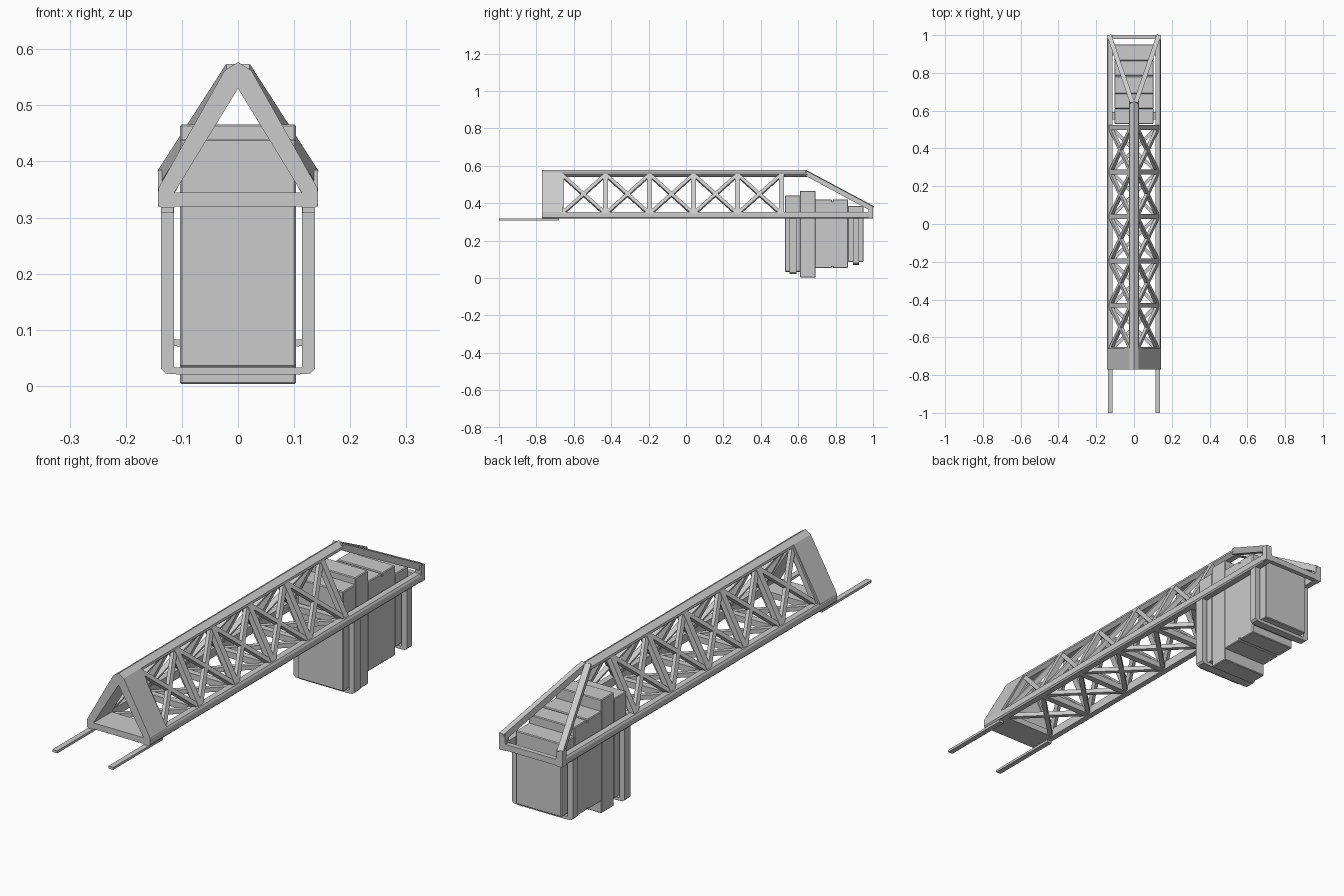
import bpy, bmesh
from mathutils import Vector, Matrix

if "Cube" in bpy.data.objects:
    bpy.data.objects.remove(bpy.data.objects["Cube"])


def finish(name, bm):
    bmesh.ops.recalc_face_normals(bm, faces=bm.faces)
    me = bpy.data.meshes.new(name)
    bm.to_mesh(me)
    bm.free()
    ob = bpy.data.objects.new(name, me)
    bpy.context.collection.objects.link(ob)
    return ob


def add_box(bm, x0, x1, y0, y1, z0, z1):
    m = Matrix.Translation(((x0 + x1) / 2, (y0 + y1) / 2, (z0 + z1) / 2))
    bmesh.ops.create_cube(bm, size=1, matrix=m @ Matrix.Diagonal((x1 - x0, y1 - y0, z1 - z0, 1)))


def boxes(name, items):
    bm = bmesh.new()
    for it in items:
        add_box(bm, *it)
    return finish(name, bm)


def add_beam(bm, a, b, w, h, up):
    """Square bar from a to b: w across, h along the 'up' direction."""
    a, b, up = Vector(a), Vector(b), Vector(up)
    d = (b - a).normalized()
    s = d.cross(up).normalized()
    u = s.cross(d)
    rot = Matrix((s, u, d)).transposed().to_4x4()
    bmesh.ops.create_cube(bm, size=1, matrix=Matrix.Translation((a + b) / 2) @ rot
                          @ Matrix.Diagonal((w, h, (b - a).length, 1)))


def beams(name, items):
    bm = bmesh.new()
    for it in items:
        add_beam(bm, *it)
    return finish(name, bm)


def prism(name, profiles, y0, y1):
    """Extrude XZ outlines along y."""
    bm = bmesh.new()
    for pts in profiles:
        f = bm.faces.new([bm.verts.new((x, y0, z)) for x, z in pts])
        r = bmesh.ops.extrude_face_region(bm, geom=[f])
        vs = [v for v in r["geom"] if isinstance(v, bmesh.types.BMVert)]
        bmesh.ops.translate(bm, verts=vs, vec=(0, y1 - y0, 0))
    return finish(name, bm)


def both(pts):
    return [pts, [(-x, z) for x, z in pts]]


# Chords: ridge on top, two rails at the bottom
prism("top_chord", [[(0, .577), (.024, .562), (.026, .553), (.012, .541),
                     (-.012, .541), (-.026, .553), (-.024, .562)]], -.77, .65)
prism("bottom_chord", both([(.113, .318), (.138, .318), (.143, .324), (.143, .345),
                            (.138, .353), (.113, .353)]), -.77, 1.0)

# Solid end section at the front
prism("end_side_plate", both([(.113, .345), (.142, .345), (.142, .352), (.024, .562),
                              (0, .575), (0, .53)]), -.77, -.66)
boxes("end_floor_plate", [(-.12, .12, -.77, -.66, .32, .345)])

# Truss bays
nodes = [-.665 + .235 * i for i in range(6)]
TOP, LOW = (.014, .552), (.126, .342)
posts, braces, ties, floor = [], [], [], []
for i, y in enumerate(nodes):
    ties.append((-.12, .12, y - .013, y + .013, .32, .345))
    for s in (1, -1):
        n = (s * .88, 0, .47)
        posts.append(((s * LOW[0], y, LOW[1]), (s * TOP[0], y, TOP[1]), .026, .022, n))
        if i < 5:
            y2 = nodes[i + 1]
            for a, b in ((y, y2), (y2, y)):
                braces.append(((s * LOW[0], a, LOW[1]), (s * TOP[0], b, TOP[1]), .018, .018, n))
            floor.append(((-s * .12, y, .333), (s * .12, y2, .333), .018, .018, (0, 0, 1)))
beams("truss_posts", posts)
beams("truss_side_braces", braces)
beams("truss_floor_braces", floor)
boxes("truss_floor_ties", ties)

# Rear end: sloping struts, corner posts, cross bar
beams("rear_struts", [((s * .008, .64, .562), (s * .13, .995, .372), .024, .026, (0, 0, 1))
                      for s in (1, -1)])
boxes("rear_corner_posts", [(min(s * .117, s * .143), max(s * .117, s * .143), .975, 1.0, .32, .385)
                            for s in (1, -1)])
boxes("rear_cross_bar", [(-.13, .13, .98, 1.0, .32, .345)])

# Flat forks at the front
boxes("forks", [(x - .011, x + .011, -1.0, -.68, .308, .318) for x in (-.126, .126)])

# Stacked machine housing hanging in the rear frame
W = .103
for name, y0, y1, z0, z1 in (("housing_front", .53, .612, .033, .44),
                             ("housing_tall", .61, .692, .003, .466),
                             ("housing_middle_a", .69, .78, .053, .42),
                             ("housing_core", .77, .80, .06, .41),
                             ("housing_middle_b", .785, .866, .053, .42),
                             ("housing_rear", .865, .95, .086, .385)):
    ob = boxes(name, [(-W, W, y0, y1, z0, z1)])
    bev = ob.modifiers.new("edge", "BEVEL")
    bev.width, bev.segments = .003, 1

# U-shaped hanger frames around the housing
for name, y0, y1, zb in (("front_hanger", .553, .592, .02), ("rear_hanger", .892, .925, .07)):
    o, i = .137, .114
    prism(name, [[(-o, .325), (-o, zb + .01), (-o + .008, zb + .002), (-.1, zb), (.1, zb),
                  (o - .008, zb + .002), (o, zb + .01), (o, .325), (i, .325),
                  (i, zb + .013), (-i, zb + .013), (-i, .325)]], y0, y1)
